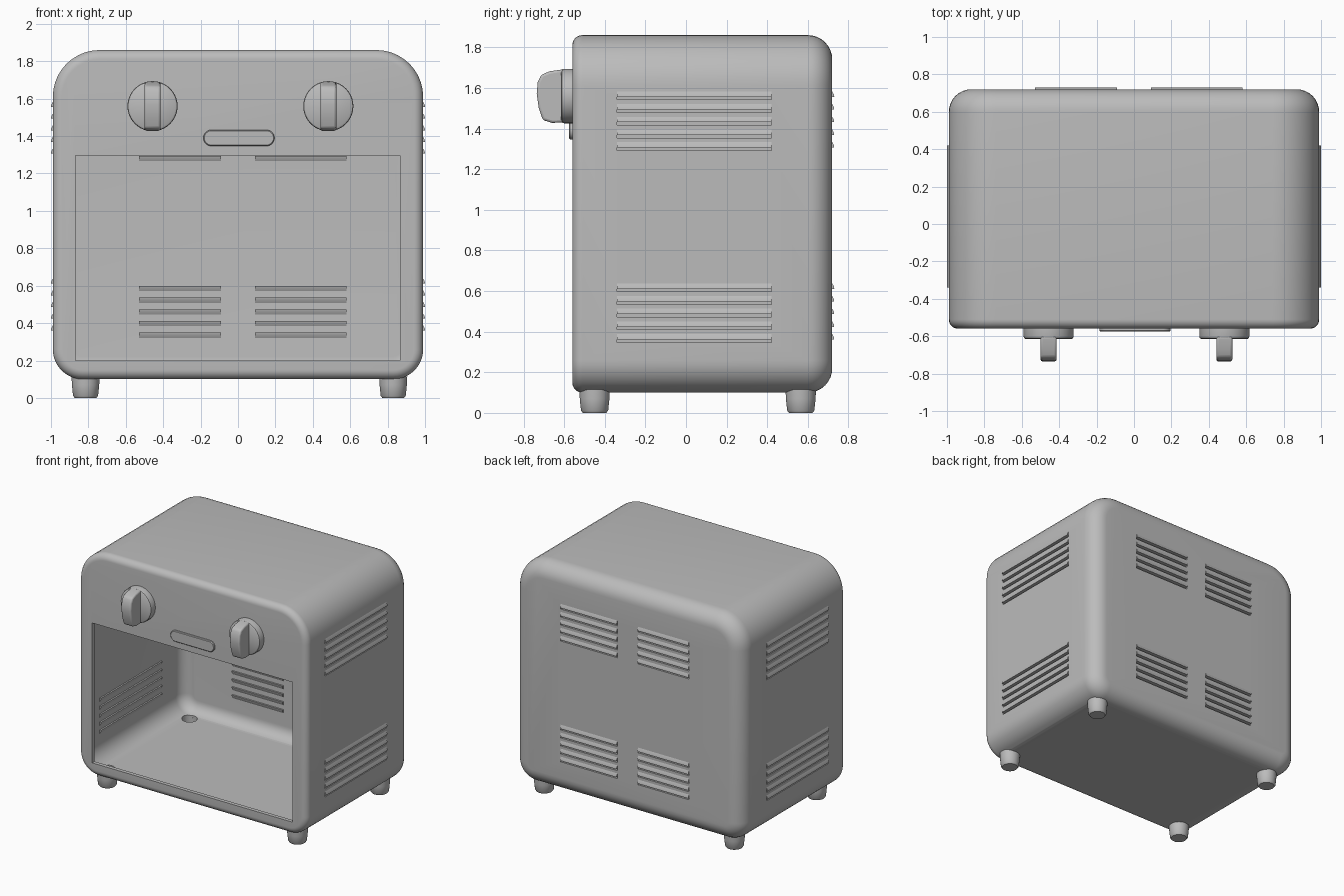
import bpy, bmesh, math
from mathutils import Matrix, Vector

cube = bpy.data.objects.get("Cube")
if cube:
    bpy.data.objects.remove(cube, do_unlink=True)

grey = bpy.data.materials.new("plain grey")
grey.use_nodes = True
grey.diffuse_color = (0.5, 0.5, 0.5, 1)
grey.node_tree.nodes["Principled BSDF"].inputs["Base Color"].default_value = (0.5, 0.5, 0.5, 1)


def finish(name, bm, angle=35):
    bmesh.ops.recalc_face_normals(bm, faces=bm.faces)
    mesh = bpy.data.meshes.new(name)
    bm.to_mesh(mesh)
    bm.free()
    mesh.materials.append(grey)
    obj = bpy.data.objects.new(name, mesh)
    bpy.context.collection.objects.link(obj)
    activate(obj)
    bpy.ops.object.shade_smooth_by_angle(angle=math.radians(angle))
    return obj


def activate(obj):
    bpy.ops.object.select_all(action='DESELECT')
    obj.select_set(True)
    bpy.context.view_layer.objects.active = obj


def loft(bm, rings):
    """Skin a list of equal-length point loops and cap both ends."""
    loops = [[bm.verts.new(p) for p in ring] for ring in rings]
    for a, b in zip(loops, loops[1:]):
        for i in range(len(a)):
            j = (i + 1) % len(a)
            bm.faces.new((a[i], a[j], b[j], b[i]))
    bm.faces.new(loops[0])
    bm.faces.new(loops[-1])


def box(bm, lo, hi):
    lo, hi = Vector(lo), Vector(hi)
    mat = Matrix.Translation((lo + hi) / 2) @ Matrix.Diagonal((*(hi - lo), 1))
    bmesh.ops.create_cube(bm, size=1, matrix=mat)


def cut(obj, cutter):
    cutter.hide_render = True
    mod = obj.modifiers.new("cut", 'BOOLEAN')
    mod.operation = 'DIFFERENCE'
    mod.solver = 'EXACT'
    mod.object = cutter
    activate(obj)
    bpy.ops.object.modifier_apply(modifier=mod.name)
    bpy.data.objects.remove(cutter, do_unlink=True)


def rounded_outline(inset, y, steps=10):
    """Front outline of the housing: wide top corners, tighter bottom ones."""
    pts = []
    corners = ((1, 1, 0.25), (-1, 1, 0.25), (-1, -1, 0.16), (1, -1, 0.16))
    for k, (sx, sz, radius) in enumerate(corners):
        r = max(radius - inset, 0.02)
        cx = sx * (0.99 - inset - r)
        cz = 1.86 - inset - r if sz > 0 else 0.1 + inset + r
        for i in range(steps + 1):
            a = math.radians(90) * (k + i / steps)
            pts.append((cx + r * math.cos(a), y, cz + r * math.sin(a)))
    return pts


def housing(name, t):
    """Rounded box, inset by t; small fillet in front, larger at the back."""
    bm, rings = bmesh.new(), []
    front, back, n = 0.05, 0.12 - t, 8
    for i in range(n + 1):
        a = math.pi / 2 * i / n
        rings.append(rounded_outline(t + front * (1 - math.sin(a)),
                                     -0.56 + t + front * (1 - math.cos(a))))
    for i in range(n + 1):
        a = math.pi / 2 * i / n
        rings.append(rounded_outline(t + back * (1 - math.cos(a)),
                                     0.72 - t - back * (1 - math.sin(a))))
    loft(bm, rings)
    return finish(name, bm)


# Hollow housing with the front opening
WALL = 0.03
body = housing("housing", 0)
cut(body, housing("hollow_cutter", WALL))
bm = bmesh.new()
box(bm, (-0.87, -0.7, 0.2), (0.865, -0.4, 1.295))
cut(body, finish("opening_cutter", bm))

# Holes in the floor above the hollow feet
foot_spots = [(x, y) for x in (-0.815, 0.83) for y in (-0.45, 0.565)]
bm = bmesh.new()
for x, y in foot_spots:
    bmesh.ops.create_cone(bm, cap_ends=True, segments=32, radius1=0.055, radius2=0.055,
                          depth=0.2, matrix=Matrix.Translation((x, y, 0.12)))
cut(body, finish("foot_hole_cutter", bm))

# Vents: (wall frame with columns along / outward / up, start, end)
back = Matrix.Translation((0, 0.72, 0))
left = Matrix(((0, 1, 0, 0.99), (1, 0, 0, 0), (0, 0, 1, 0), (0, 0, 0, 1)))
right = Matrix(((0, -1, 0, -0.99), (1, 0, 0, 0), (0, 0, 1, 0), (0, 0, 0, 1)))
vents = [("back", back, -0.53, -0.09), ("back", back, 0.09, 0.58),
         ("left", left, -0.34, 0.42), ("right", right, -0.34, 0.42)]
slat_heights = [base + 0.0625 * i for base in (0.355, 1.3) for i in range(5)]


def strip(bm, frame, u0, u1, section):
    loft(bm, [[frame @ Vector((u, v, z)) for v, z in section] for u in (u0, u1)])


grooves, slats = bmesh.new(), bmesh.new()
for side, frame, u0, u1 in vents:
    for z in slat_heights:
        strip(grooves, frame, u0, u1,
              [(-0.018, z - 0.008), (0.03, z - 0.008), (0.03, z + 0.006), (-0.018, z + 0.006)])
        # outer hood and matching inner lip
        strip(slats, frame, u0, u1, [(-0.005, z + 0.006), (0.01, z + 0.006),
                                     (0.008, z + 0.018), (-0.005, z + 0.042)])
        strip(slats, frame, u0, u1, [(0.005 - WALL, z - 0.006), (-0.012 - WALL, z - 0.006),
                                     (-0.010 - WALL, z - 0.018), (0.005 - WALL, z - 0.042)])
cut(body, finish("groove_cutter", grooves))
finish("vent_slats", slats)
activate(body)
bpy.ops.object.shade_smooth_by_angle(angle=math.radians(35))


def lathe(bm, profile, matrix, n=40):
    """Spin (radius, height) points about local z."""
    loft(bm, [[matrix @ Vector((r * math.cos(math.tau * i / n), r * math.sin(math.tau * i / n), h))
               for i in range(n)] for r, h in profile])


# Feet, hollow from above
for (x, y), name in zip(foot_spots, ("front_right", "back_right", "front_left", "back_left")):
    bm = bmesh.new()
    lathe(bm, [(0.055, 0.02), (0.055, 0.115), (0.075, 0.115), (0.073, 0.07),
               (0.067, 0.012), (0.058, 0)], Matrix.Translation((x, y, 0)))
    finish(name + "_foot", bm)

# Knobs: round base with a tall rounded grip
grip_side = [(-0.6, -0.13), (-0.66, -0.132), (-0.705, -0.118), (-0.725, -0.06), (-0.735, 0.01),
             (-0.73, 0.07), (-0.712, 0.105), (-0.67, 0.122), (-0.6, 0.132)]
for x, name in ((-0.457, "right"), (0.483, "left")):
    bm = bmesh.new()
    face_front = Matrix.Translation((x, -0.55, 1.56)) @ Matrix.Rotation(math.pi / 2, 4, 'X')
    lathe(bm, [(0.134, 0), (0.134, 0.05), (0.131, 0.06), (0.122, 0.066)], face_front)
    finish(name + "_knob_base", bm)
    bm = bmesh.new()
    loft(bm, [[(x + s, y, 1.56 + z) for y, z in grip_side] for s in (-0.043, 0.043)])
    grip = finish(name + "_knob_grip", bm)
    bevel = grip.modifiers.new("soft edges", 'BEVEL')
    bevel.width, bevel.segments = 0.012, 3
    bevel.angle_limit = math.radians(40)
    activate(grip)
    bpy.ops.object.modifier_apply(modifier=bevel.name)
    bpy.ops.object.shade_smooth_by_angle(angle=math.radians(40))

# Pill-shaped plate between the knobs
bm, rings = bmesh.new(), []
for y, r in ((-0.55, 0.043), (-0.57, 0.043), (-0.575, 0.038)):
    ring = []
    for i in range(32):
        a = math.tau * (i + 0.5) / 32
        side = 0.147 if math.cos(a) > 0 else -0.147
        ring.append((0.005 + side + r * math.cos(a), y, 1.39 + r * math.sin(a)))
    rings.append(ring)
loft(bm, rings)
finish("front_plate", bm)
